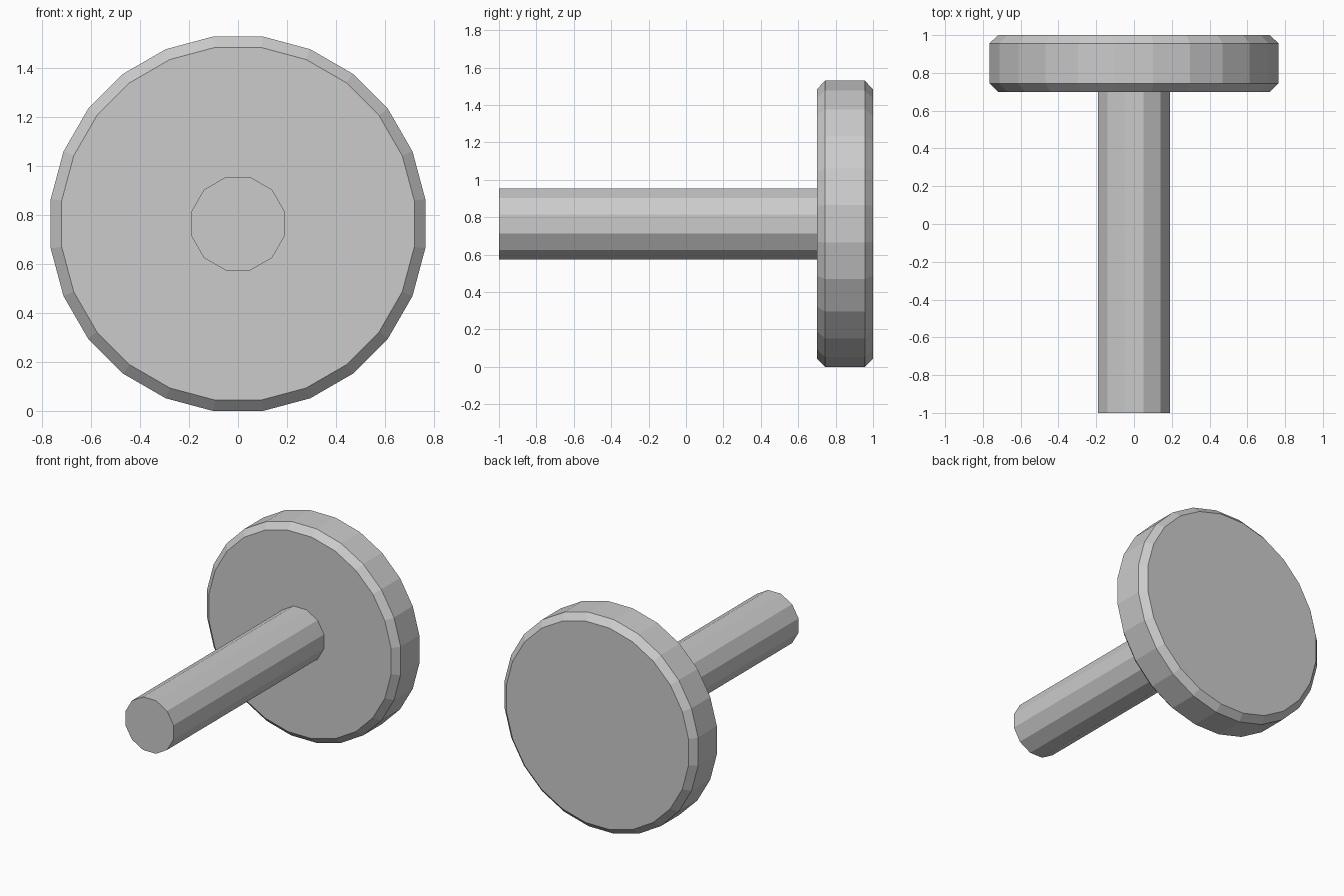
import bpy, bmesh
from math import cos, sin, pi

if "Cube" in bpy.data.objects:
    bpy.data.objects.remove(bpy.data.objects["Cube"])

CENTRE_Z = 0.765


def lathe_y(name, sides, profile):
    """Faceted solid along y; profile holds (flat-to-centre radius, y) pairs."""
    bm = bmesh.new()
    rings = []
    for apothem, y in profile:
        r = apothem / cos(pi / sides)
        angles = [2 * pi * (i + 0.5) / sides for i in range(sides)]
        rings.append([bm.verts.new((r * cos(a), y, CENTRE_Z + r * sin(a))) for a in angles])
    for a, b in zip(rings, rings[1:]):
        for i in range(sides):
            j = (i + 1) % sides
            bm.faces.new((a[i], a[j], b[j], b[i]))
    bm.faces.new(rings[0])
    bm.faces.new(rings[-1])
    bmesh.ops.recalc_face_normals(bm, faces=bm.faces)
    mesh = bpy.data.meshes.new(name)
    bm.to_mesh(mesh)
    bm.free()
    obj = bpy.data.objects.new(name, mesh)
    bpy.context.collection.objects.link(obj)
    return obj


# Chamfered disc
lathe_y("wheel_disc", 24, [(0.72, 0.70), (0.765, 0.744), (0.765, 0.956), (0.72, 1.0)])

# Axle reaching forward from the disc
lathe_y("axle_shaft", 12, [(0.19, -1.0), (0.19, 0.70)])
